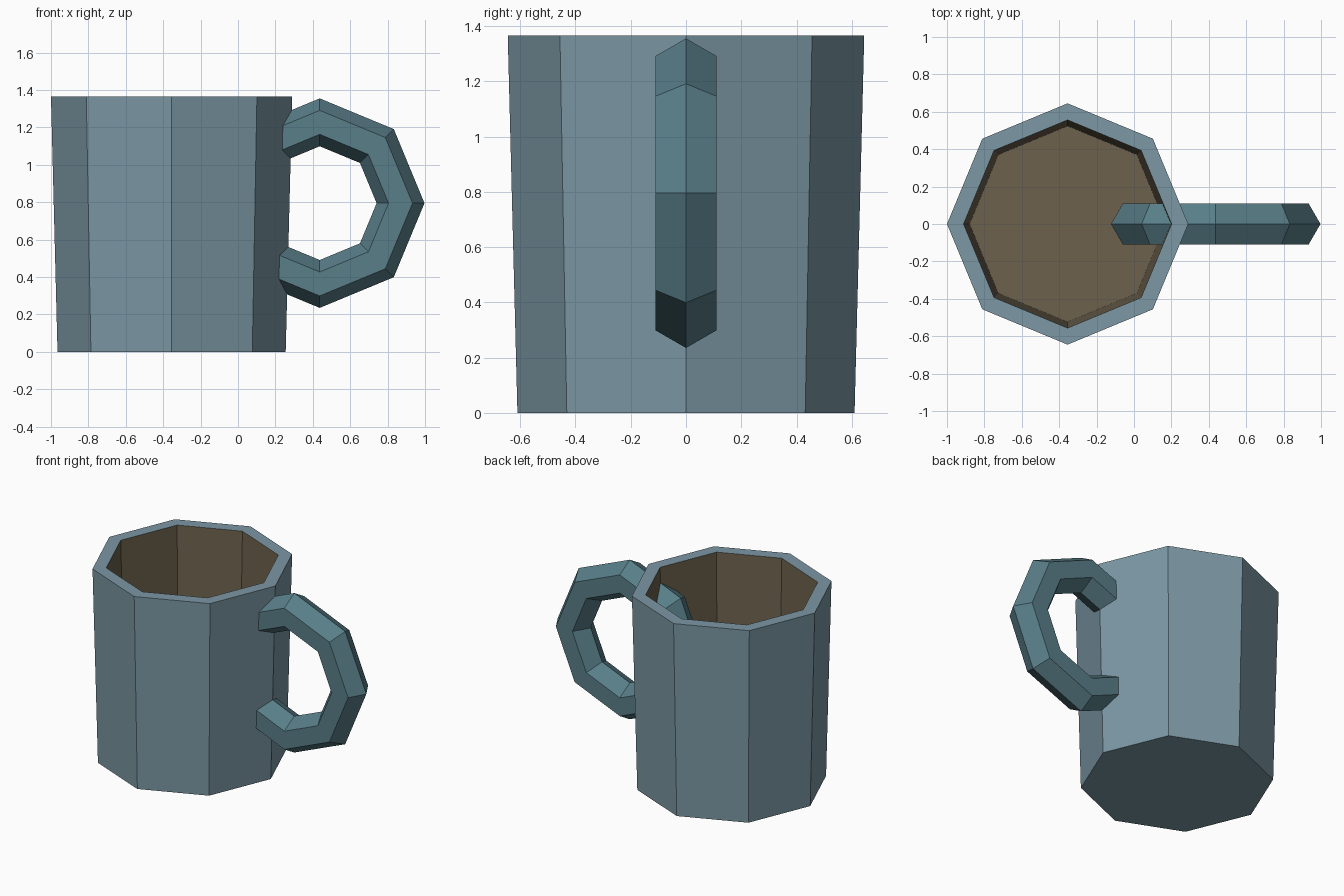
import bpy, bmesh, math

if "Cube" in bpy.data.objects:
    bpy.data.objects.remove(bpy.data.objects["Cube"])

CUP_X, SIDES = -0.355, 8


def material(name, rgb):
    m = bpy.data.materials.new(name)
    m.diffuse_color = (*rgb, 1)
    m.use_nodes = True
    m.node_tree.nodes["Principled BSDF"].inputs["Base Color"].default_value = m.diffuse_color
    return m


blue = material("glaze", (0.20, 0.31, 0.37))
teal = material("handle_glaze", (0.10, 0.21, 0.25))
brown = material("inside_glaze", (0.15, 0.12, 0.075))

# Cup: octagonal rings from outer foot, over the rim, down to the inner floor
bm = bmesh.new()
profile = [(0.61, 0), (0.645, 1.365), (0.556, 1.365), (0.524, 0.08)]
rings = []
for r, z in profile:
    rings.append([bm.verts.new((r * math.cos(math.tau * i / SIDES),
                                r * math.sin(math.tau * i / SIDES), z))
                  for i in range(SIDES)])
for k in range(len(rings) - 1):
    a, b = rings[k], rings[k + 1]
    for i in range(SIDES):
        j = (i + 1) % SIDES
        bm.faces.new((a[i], a[j], b[j], b[i])).material_index = int(k == 2)
bm.faces.new(rings[0][::-1])
bm.faces.new(rings[-1]).material_index = 1
mesh = bpy.data.meshes.new("cup")
bm.to_mesh(mesh)
bm.free()
cup = bpy.data.objects.new("cup", mesh)
cup.location.x = CUP_X
bpy.context.collection.objects.link(cup)
mesh.materials.append(blue)
mesh.materials.append(brown)

# Handle: full low-poly ring that passes through the cup wall
bpy.ops.mesh.primitive_torus_add(major_segments=8, minor_segments=6,
                                 major_radius=0.432, minor_radius=0.128,
                                 location=(0.437, 0, 0.795),
                                 rotation=(math.pi / 2, 0, 0))
handle = bpy.context.object
handle.name = "handle"
handle.data.materials.append(teal)
for p in handle.data.polygons:
    p.use_smooth = False
